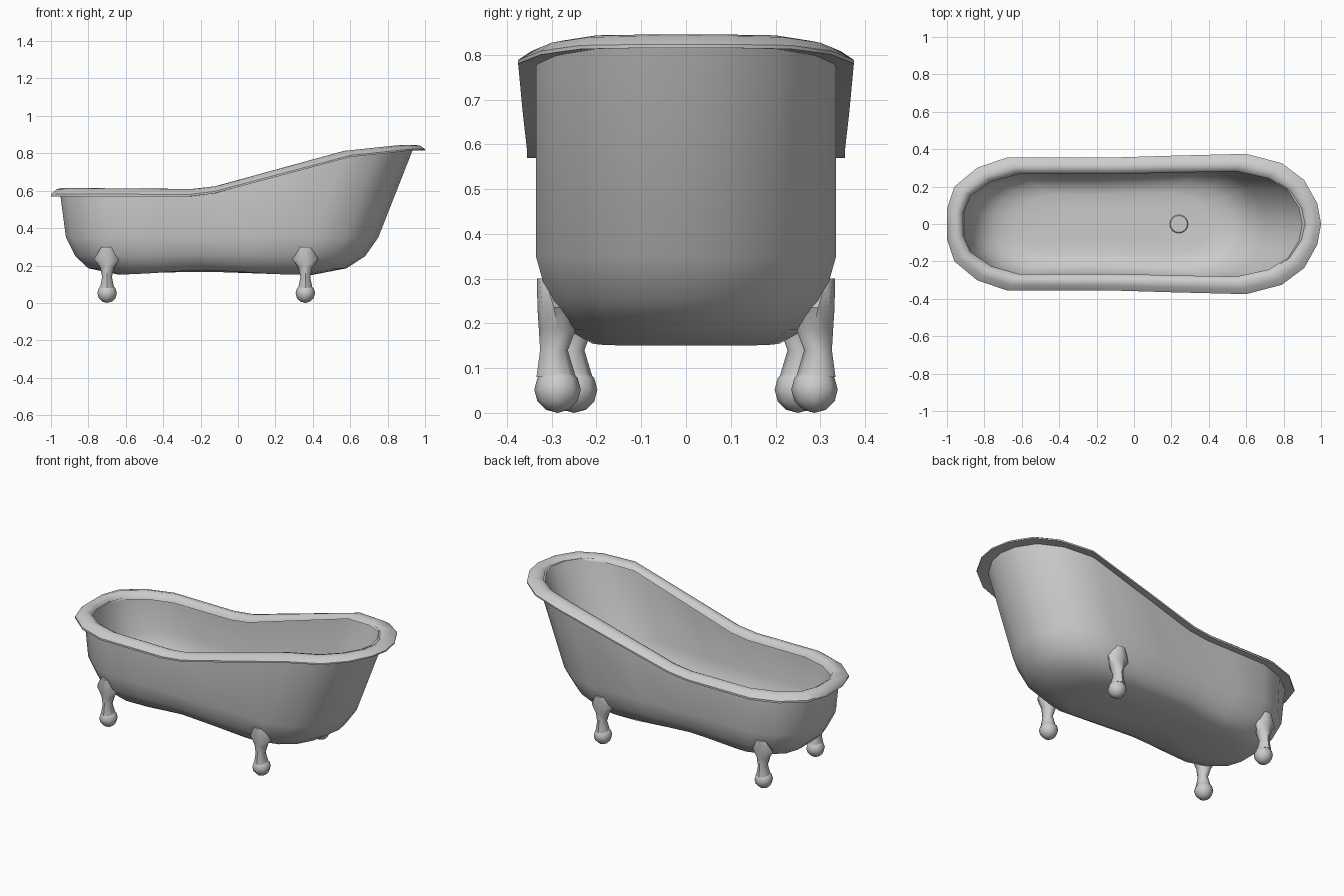
import bpy, bmesh, math

cube = bpy.data.objects.get("Cube")
if cube:
    bpy.data.objects.remove(cube, do_unlink=True)

enamel = bpy.data.materials.new("light_grey_enamel")
enamel.use_nodes = True
GREY = (0.6, 0.6, 0.6, 1)
enamel.diffuse_color = GREY
enamel.node_tree.nodes["Principled BSDF"].inputs["Base Color"].default_value = GREY

# Half of the tub's plan outline, mirrored across y
HALF_WIDTH = 0.36
half = [(-1, 0.08), (-0.96, 0.2), (-0.84, 0.3), (-0.68, 0.355), (-0.45, 0.355), (-0.26, 0.355),
        (-0.13, 0.355), (0.2, 0.365), (0.6, 0.375), (0.79, 0.325), (0.91, 0.235), (0.98, 0.11)]
outline = half + [(1, 0)] + [(x, -y) for x, y in reversed(half)]


def rim_height(u):
    """Height of the underside of the rim along the tub."""
    keys = [(-1, 0.57), (-0.26, 0.57), (-0.13, 0.585), (0.6, 0.78), (0.93, 0.815), (1, 0.815)]
    for (a, za), (b, zb) in zip(keys, keys[1:]):
        if u <= b:
            return za + (zb - za) * (u - a) / (b - a)
    return keys[-1][1]


def ring(x0, x1, width, height):
    """Plan outline fitted between x0 and x1; height is a function of u and x."""
    pts = []
    for u, v in outline:
        x = (x0 + x1) / 2 + u * (x1 - x0) / 2
        pts.append((x, v * width / HALF_WIDTH, height(u, x)))
    return pts


def level(z, arch=0.0):
    return lambda u, x: z + arch * math.exp(-((x + 0.18) / 0.28) ** 2)


def follow(lift, taper=0.0):
    return lambda u, x: rim_height(u) + lift - taper * (u + 1) / 2


def finish(bm, name, angle=45):
    bmesh.ops.recalc_face_normals(bm, faces=bm.faces)
    mesh = bpy.data.meshes.new(name)
    bm.to_mesh(mesh)
    bm.free()
    mesh.materials.append(enamel)
    obj = bpy.data.objects.new(name, mesh)
    bpy.context.collection.objects.link(obj)
    bpy.ops.object.select_all(action='DESELECT')
    obj.select_set(True)
    bpy.context.view_layer.objects.active = obj
    bpy.ops.object.shade_smooth_by_angle(angle=math.radians(angle))
    return obj


def loft(bm, rings, closed=False):
    """Skin consecutive rings; close the ends or join last to first."""
    loops = [[bm.verts.new(p) for p in r] for r in rings]
    pairs = list(zip(loops, loops[1:]))
    if closed:
        pairs.append((loops[-1], loops[0]))
    for a, b in pairs:
        n = len(a)
        for i in range(n):
            j = (i + 1) % n
            bm.faces.new((a[i], a[j], b[j], b[i]))
    if not closed:
        for loop in (loops[0], loops[-1]):
            centre = bm.verts.new([sum(v.co[k] for v in loop) / len(loop) for k in range(3)])
            for i, v in enumerate(loop):
                bm.faces.new((v, loop[(i + 1) % len(loop)], centre))


# Tub shell: up the outside, over the top, down the inside
bm = bmesh.new()
loft(bm, [
    ring(-0.40, 0.16, 0.08, level(0.15, 0.025)),
    ring(-0.64, 0.40, 0.20, level(0.15, 0.025)),
    ring(-0.80, 0.58, 0.255, level(0.185, 0.02)),
    ring(-0.87, 0.68, 0.295, level(0.25, 0.01)),
    ring(-0.92, 0.75, 0.322, level(0.35)),
    ring(-0.95, 0.935, 0.322, follow(0.005)),
    ring(-0.91, 0.90, 0.29, follow(0.015)),
    ring(-0.87, 0.70, 0.285, level(0.38)),
    ring(-0.82, 0.62, 0.26, level(0.28)),
    ring(-0.74, 0.53, 0.215, level(0.22)),
    ring(-0.62, 0.40, 0.16, level(0.20)),
    ring(-0.40, 0.16, 0.08, level(0.20)),
])
finish(bm, "tub_shell", 60)

# Rolled rim around the top edge
bm = bmesh.new()
loft(bm, [ring(-1 + d, 1 - d, HALF_WIDTH - d, follow(lift, taper)) for d, lift, taper in
          [(0.05, 0, 0), (0, 0, 0), (0, 0.012, 0.004), (0.028, 0.036, 0.01),
           (0.055, 0.045, 0.015), (0.08, 0.03, 0.01), (0.09, 0.005, 0)]], closed=True)
finish(bm, "rolled_rim", 50)

# Drain cover on the floor
bm = bmesh.new()
bmesh.ops.create_cone(bm, cap_ends=True, segments=16, radius1=0.05, radius2=0.045, depth=0.008)
bmesh.ops.translate(bm, verts=bm.verts, vec=(0.24, 0, 0.203))
finish(bm, "drain_cover")


# Legs: flared shoulder, slim ankle and ball foot
def leg(name, x, shift, side):
    bm = bmesh.new()
    rings = []
    for z, y, rx, ry in [(0.30, 0.315, 0.03, 0.018), (0.235, 0.295, 0.07, 0.037),
                         (0.19, 0.287, 0.038, 0.042), (0.14, 0.295, 0.026, 0.031),
                         (0.08, 0.29, 0.038, 0.044)]:
        rings.append([(x + rx * math.cos(a), side * (y - shift + ry * math.sin(a)), z)
                      for a in [k * math.tau / 8 for k in range(8)]])
    loft(bm, rings)
    ball = bmesh.ops.create_uvsphere(bm, u_segments=8, v_segments=6, radius=0.052)["verts"]
    bmesh.ops.translate(bm, verts=ball, vec=(x, side * (0.287 - shift), 0.052))
    finish(bm, name, 50)


for end, x, shift in (("high_end", 0.36, 0), ("low_end", -0.70, 0.037)):
    for label, side in (("front", -1), ("back", 1)):
        leg(f"{label}_leg_{end}", x, shift, side)
